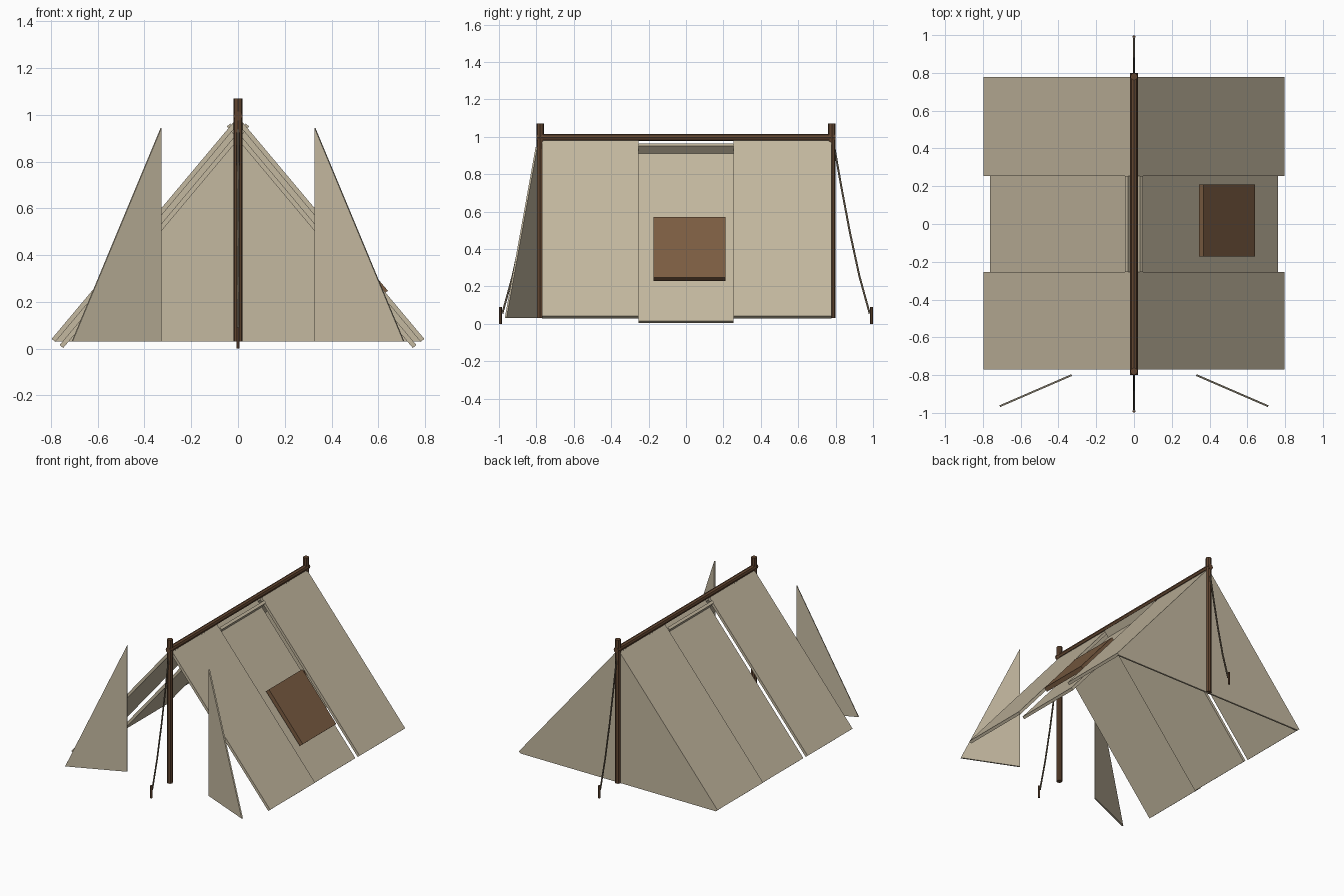
import bpy, bmesh
from math import cos, sin, radians
from mathutils import Vector

if "Cube" in bpy.data.objects:
    bpy.data.objects.remove(bpy.data.objects["Cube"])

def material(name, rgb):
    m = bpy.data.materials.new(name)
    m.diffuse_color = (*rgb, 1)
    m.use_nodes = True
    m.node_tree.nodes["Principled BSDF"].inputs["Base Color"].default_value = m.diffuse_color
    return m

CANVAS = material("canvas", (0.55, 0.48, 0.35))
WOOD = material("wood", (0.12, 0.06, 0.03))
PATCH = material("patch_cloth", (0.20, 0.11, 0.055))
ROPE = material("rope", (0.11, 0.085, 0.055))

def prism(name, points, depth, mat):
    """Extrude a flat outline along a vector."""
    bm = bmesh.new()
    f = bm.faces.new([bm.verts.new(p) for p in points])
    r = bmesh.ops.extrude_face_region(bm, geom=[f], use_keep_orig=True)
    verts = [v for v in r["geom"] if isinstance(v, bmesh.types.BMVert)]
    bmesh.ops.translate(bm, verts=verts, vec=depth)
    bmesh.ops.recalc_face_normals(bm, faces=bm.faces)
    me = bpy.data.meshes.new(name)
    bm.to_mesh(me)
    bm.free()
    ob = bpy.data.objects.new(name, me)
    me.materials.append(mat)
    bpy.context.collection.objects.link(ob)
    return ob

def rod(name, a, b, r, sides, mat):
    a, b = Vector(a), Vector(b)
    bpy.ops.mesh.primitive_cylinder_add(vertices=sides, radius=r, depth=(b - a).length,
                                        location=(a + b) / 2)
    ob = bpy.context.object
    ob.rotation_euler = (b - a).to_track_quat('Z', 'Y').to_euler()
    ob.name = name
    ob.data.materials.append(mat)
    return ob

SLOPE = radians(50)

def roof_slab(name, side, x, z, length, thick, y0, y1, mat):
    """Sloped slab; x, z is its lower outer corner."""
    up = Vector((-cos(SLOPE), 0, sin(SLOPE))) * length
    inward = Vector((-sin(SLOPE), 0, -cos(SLOPE))) * thick
    c = Vector((x, y0, z))
    pts = [c, c + up, c + up + inward, c + inward]
    pts = [(p.x * side, p.y, p.z) for p in pts]
    return prism(name, pts, (0, y1 - y0, 0), mat)

for side, tag in ((1, "right"), (-1, "left")):
    # Roof strips, the middle one tucked under and crossing at the ridge
    roof_slab(f"{tag}_front_roof", side, 0.797, 0.042, 1.237, 0.02, -0.77, -0.255, CANVAS)
    roof_slab(f"{tag}_back_roof", side, 0.797, 0.042, 1.237, 0.02, 0.255, 0.777, CANVAS)
    roof_slab(f"{tag}_middle_roof", side, 0.763, 0.016, 1.237, 0.02, -0.255, 0.255, CANVAS)
    # Open door flaps
    prism(f"{tag}_door_flap",
          [(side * 0.331, -0.795, 0.03), (side * 0.331, -0.795, 0.945), (side * 0.712, -0.96, 0.03)],
          (-side * 0.004, -0.009, 0), CANVAS)

# Repair patch
roof_slab("roof_patch", 1, 0.641, 0.248, 0.423, 0.031, -0.173, 0.21, PATCH)

# Closed back wall
prism("back_wall", [(-0.785, 0.765, 0.03), (0.785, 0.765, 0.03), (0, 0.765, 0.975)],
      (0, 0.012, 0), CANVAS)

# Ridge pole
rod("ridge_pole", (0, -0.8, 0.996), (0, 0.8, 0.996), 0.02, 8, WOOD)

for s, tag in ((-1, "front"), (1, "back")):
    # Upright pole, stake and sagging guy rope
    rod(f"{tag}_pole", (0, s * 0.78, 0.03), (0, s * 0.78, 1.07), 0.02, 8, WOOD)
    rod(f"{tag}_stake", (0, s * 0.992, 0.0), (0, s * 0.992, 0.09), 0.008, 6, WOOD)
    cu = bpy.data.curves.new(f"{tag}_guy_rope", 'CURVE')
    cu.dimensions = '3D'
    cu.bevel_depth = 0.006
    cu.bevel_resolution = 1
    cu.use_fill_caps = True
    sp = cu.splines.new('POLY')
    path = [(0.785, 0.99), (0.829, 0.74), (0.876, 0.49), (0.927, 0.255), (0.982, 0.055)]
    sp.points.add(len(path) - 1)
    for p, (y, z) in zip(sp.points, path):
        p.co = (0, s * y, z, 1)
    cu.materials.append(ROPE)
    bpy.context.collection.objects.link(bpy.data.objects.new(f"{tag}_guy_rope", cu))
